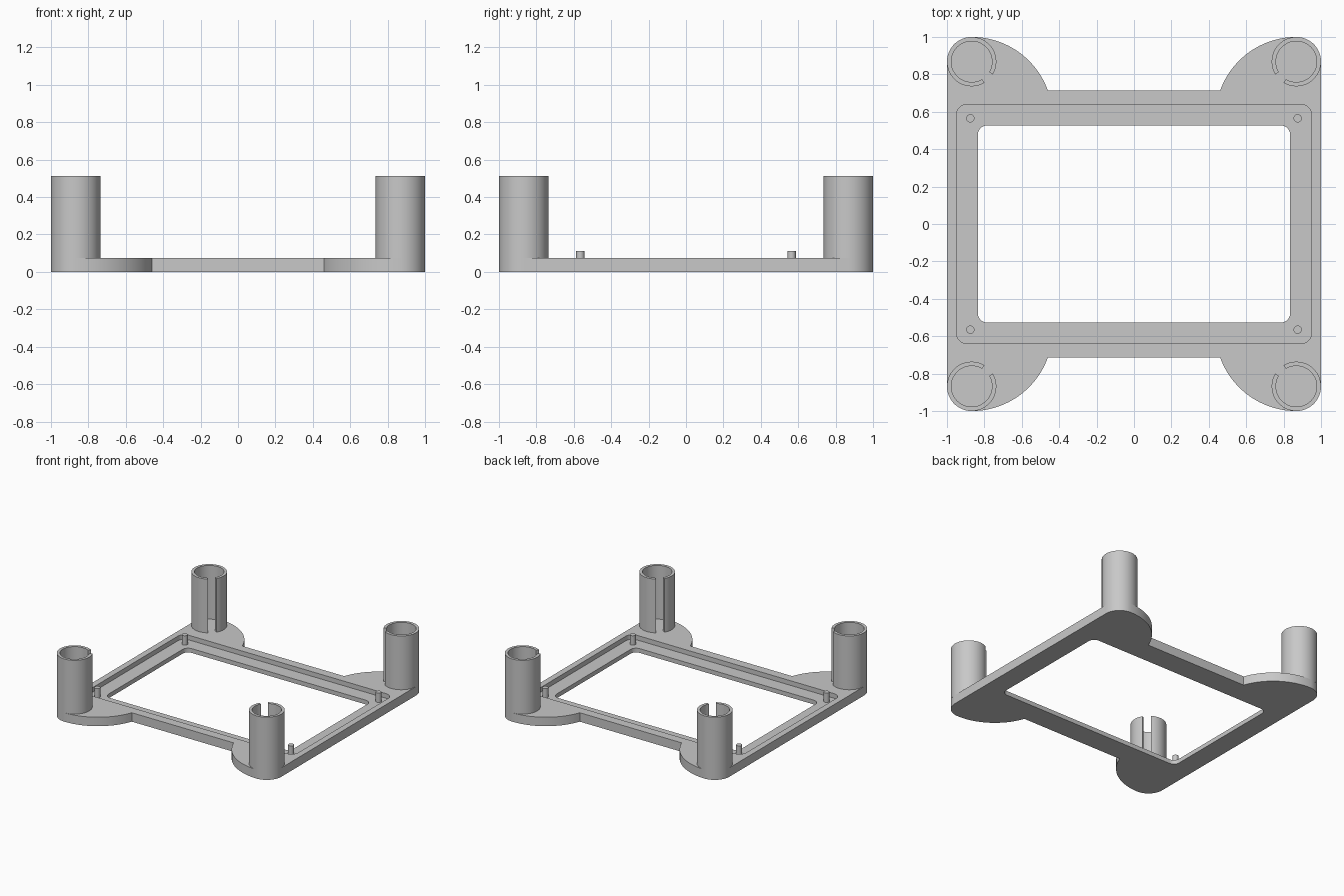
import bpy, bmesh, math

if "Cube" in bpy.data.objects:
    bpy.data.objects.remove(bpy.data.objects["Cube"])

PLATE_TOP, FLOOR = 0.073, 0.035
POST = (0.868, 0.868)        # post centre in the +x +y quadrant
POST_R, BORE_R = 0.132, 0.109
PIN = (0.875, 0.565)

grey = bpy.data.materials.new("grey plastic")
grey.diffuse_color = (0.58, 0.58, 0.58, 1)
grey.use_nodes = True
grey.node_tree.nodes["Principled BSDF"].inputs["Base Color"].default_value = grey.diffuse_color


def arc(cx, cy, r, a0, a1, n):
    """Points on an arc, angles in degrees."""
    steps = [math.radians(a0 + (a1 - a0) * i / n) for i in range(n + 1)]
    return [(cx + r * math.cos(a), cy + r * math.sin(a)) for a in steps]


def rounded_rect(hx, hy, r):
    pts = []
    for sx, sy, a in ((1, 1, 0), (-1, 1, 90), (-1, -1, 180), (1, -1, 270)):
        pts += arc(sx * (hx - r), sy * (hy - r), r, a, a + 90, 8)
    return pts


def prism(name, pts, z0, z1):
    """Extrude a closed outline from z0 to z1."""
    n = len(pts)
    bm = bmesh.new()
    low = [bm.verts.new((x, y, z0)) for x, y in pts]
    high = [bm.verts.new((x, y, z1)) for x, y in pts]
    bm.faces.new(low[::-1])
    bm.faces.new(high)
    for i in range(n):
        j = (i + 1) % n
        bm.faces.new((low[i], low[j], high[j], high[i]))
    bmesh.ops.recalc_face_normals(bm, faces=bm.faces)
    mesh = bpy.data.meshes.new(name)
    bm.to_mesh(mesh)
    bm.free()
    mesh.materials.append(grey)
    ob = bpy.data.objects.new(name, mesh)
    bpy.context.collection.objects.link(ob)
    return ob


def smooth(ob):
    bpy.ops.object.select_all(action='DESELECT')
    bpy.context.view_layer.objects.active = ob
    ob.select_set(True)
    bpy.ops.object.shade_smooth_by_angle(angle=math.radians(30))


# Base plate: rounded corners with a large lobe beside each post
lobe_r = 0.433
lobe = (POST[0], 1 - lobe_r)
edge_angle = math.degrees(math.asin((0.713 - lobe[1]) / lobe_r))
quarter = arc(*POST, POST_R, 0, 90, 16)
quarter += arc(*lobe, lobe_r, 90, 180 - edge_angle, 24)[1:]
outline = quarter + [(-x, y) for x, y in reversed(quarter)]
outline += [(-x, -y) for x, y in quarter] + [(x, -y) for x, y in reversed(quarter)]
plate = prism("base_plate", outline, 0, PLATE_TOP)

# Window opening and the shallow recess around it
cutters = [prism("window_cutter", rounded_rect(0.835, 0.527, 0.05), -0.1, 0.2),
           prism("recess_cutter", rounded_rect(0.95, 0.64, 0.06), FLOOR, 0.25)]
for cutter in cutters:
    mod = plate.modifiers.new(cutter.name, 'BOOLEAN')
    mod.operation, mod.solver, mod.object = 'DIFFERENCE', 'EXACT', cutter
bpy.context.view_layer.update()
cut_mesh = bpy.data.meshes.new_from_object(
    plate.evaluated_get(bpy.context.evaluated_depsgraph_get()))
plate.modifiers.clear()
plate.data = cut_mesh
for cutter in cutters:
    bpy.data.objects.remove(cutter)
smooth(plate)

# Corner posts, each a hollow sleeve slotted on its inward side, and locating pins
for sx, sy, side in ((1, 1, "back_right"), (-1, 1, "back_left"),
                     (-1, -1, "front_left"), (1, -1, "front_right")):
    cx, cy = sx * POST[0], sy * POST[1]
    inward = math.degrees(math.atan2(-sy, -sx))
    a0, a1 = inward + 14, inward + 346
    sleeve = arc(cx, cy, POST_R, a0, a1, 60) + arc(cx, cy, BORE_R, a1, a0, 60)
    smooth(prism("post_sleeve_" + side, sleeve, PLATE_TOP, 0.512))
    pin = arc(sx * PIN[0], sy * PIN[1], 0.022, 0, 360, 24)[:-1]
    smooth(prism("locating_pin_" + side, pin, FLOOR, 0.112))
